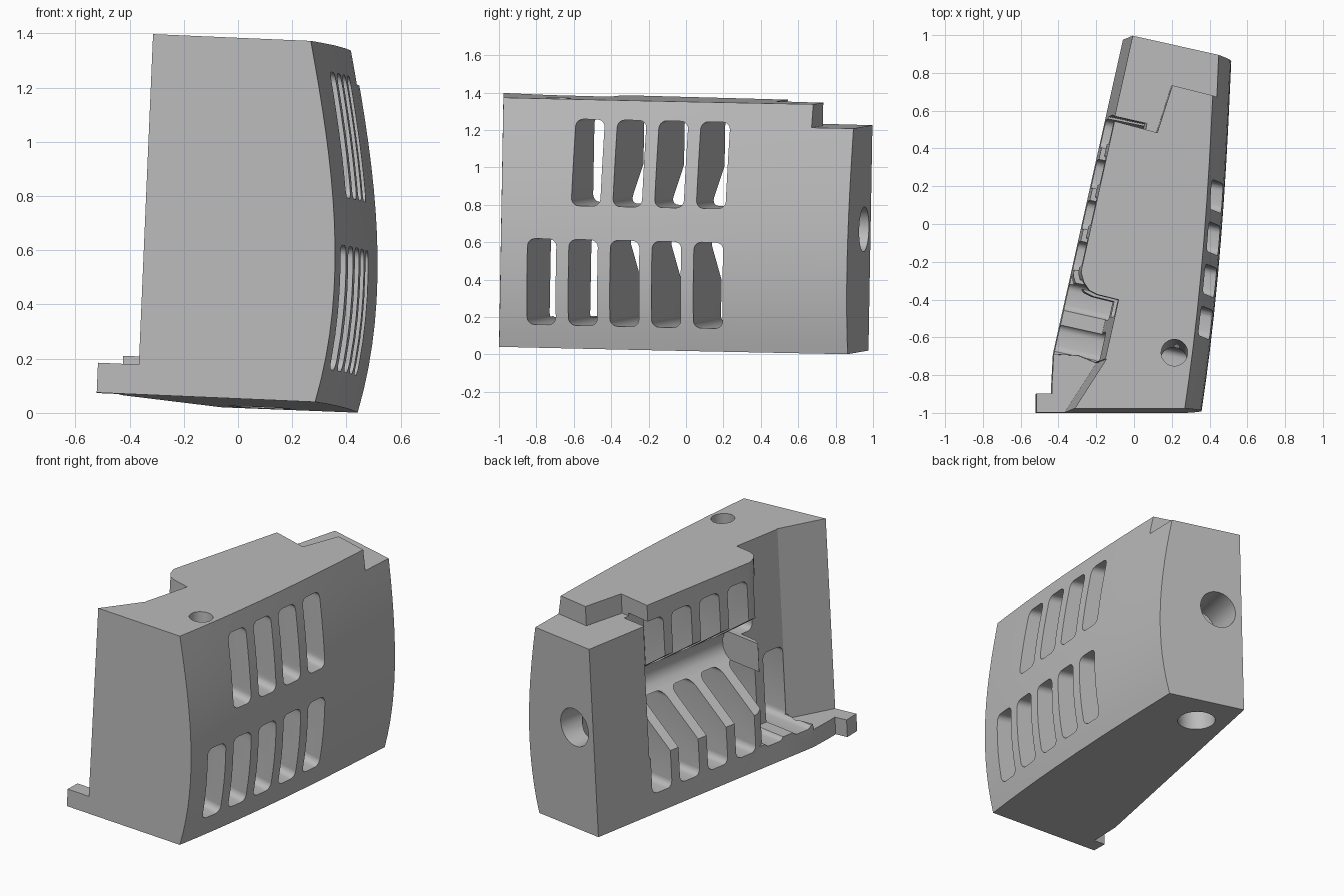
import bpy, bmesh, math
from mathutils import Matrix, Vector

cube = bpy.data.objects.get("Cube")
if cube:
    bpy.data.objects.remove(cube)

SLOPE = 0.223                                  # lean of the side wall in plan
ALONG = Vector((SLOPE, 1, 0)).normalized()     # direction along the side wall
INWARD = Vector((1, -SLOPE, 0)).normalized()   # direction into the side wall
UP = Vector((0, 0, 1))
BOTTOM, TOP = 0.035, 1.364

grey = bpy.data.materials.new("plain grey")
grey.use_nodes = True
grey.diffuse_color = (0.5, 0.5, 0.5, 1)
grey.node_tree.nodes["Principled BSDF"].inputs["Base Color"].default_value = (0.5, 0.5, 0.5, 1)


def make_object(name, bm):
    bmesh.ops.recalc_face_normals(bm, faces=bm.faces)
    mesh = bpy.data.meshes.new(name)
    bm.to_mesh(mesh)
    bm.free()
    mesh.materials.append(grey)
    obj = bpy.data.objects.new(name, mesh)
    bpy.context.collection.objects.link(obj)
    return obj


def prism(bm, points, offset):
    """Extrude a closed outline of 3D points by an offset."""
    low = [bm.verts.new(p) for p in points]
    high = [bm.verts.new(Vector(p) + offset) for p in points]
    bm.faces.new(low)
    bm.faces.new(high)
    for i in range(len(low)):
        j = (i + 1) % len(low)
        bm.faces.new((low[i], low[j], high[j], high[i]))


def plan_cutter(name, outline, z0, z1):
    bm = bmesh.new()
    prism(bm, [(x, y, z0) for x, y in outline], UP * (z1 - z0))
    return make_object(name, bm)


def round_cutter(name, start, end, radius):
    start, end = Vector(start), Vector(end)
    axis = end - start
    turn = axis.to_track_quat('Z', 'Y').to_matrix().to_4x4()
    bm = bmesh.new()
    bmesh.ops.create_cone(bm, cap_ends=True, segments=40, radius1=radius, radius2=radius,
                          depth=axis.length, matrix=Matrix.Translation((start + end) / 2) @ turn)
    return make_object(name, bm)


def slot(bm, y, z0, z1, x_start, x_end, width=0.155, r=0.04):
    """Rounded slot, aimed square to the side wall; y is measured at x = 0.45."""
    outline = []
    start = Vector((x_start, y + SLOPE * (0.45 - x_start), 0))
    for cx, cz, turn in ((1, z1 - r, 0), (-1, z1 - r, 1), (-1, z0 + r, 2), (1, z0 + r, 3)):
        for step in range(6):
            a = math.pi / 2 * (turn + step / 5)
            outline.append(start + ALONG * (cx * (width / 2 - r) + r * math.cos(a))
                           + UP * (cz + r * math.sin(a)))
    prism(bm, outline, Vector((x_end - x_start, -SLOPE * (x_end - x_start), 0)))


def carve(body, cutter, mode='DIFFERENCE'):
    mod = body.modifiers.new(cutter.name, 'BOOLEAN')
    mod.operation, mod.solver, mod.object = mode, 'EXACT', cutter
    mesh = bpy.data.meshes.new_from_object(body.evaluated_get(bpy.context.evaluated_depsgraph_get()))
    body.modifiers.clear()
    body.data = mesh
    bpy.data.objects.remove(cutter)


# Body: loft with a bulging outer side
def wall_x(y):
    return max(-0.44, -0.06 + SLOPE * (y - 0.975))


def curve(points, t):
    """Smooth interpolation through a few points."""
    total = 0
    for i, (ti, vi) in enumerate(points):
        for j, (tj, _) in enumerate(points):
            if i != j:
                vi *= (t - tj) / (ti - tj)
        total += vi
    return total


bulge = [(0.035, 0.283), (0.35, 0.331), (0.8, 0.315), (1.364, 0.21)]
sweep = [(-1, 0), (-0.4, 0.075), (0.1, 0.117), (0.87, 0.157)]
bm = bmesh.new()
rings = []
for y in (-1, -0.85, -0.69, -0.5, -0.3, -0.1, 0.1, 0.3, 0.5, 0.7, 0.975):
    back = y > 0.9
    left = wall_x(y)
    section = [(left, BOTTOM), (left, TOP)]
    for i in range(17):
        z = TOP + (BOTTOM - TOP) * i / 16
        section.append((curve(bulge, z) + curve(sweep, min(y, 0.87)), z))
    rings.append([bm.verts.new((x, y - (SLOPE * (x - left) if back else 0), z)) for x, z in section])
for a, b in zip(rings, rings[1:]):
    for i in range(len(a)):
        j = (i + 1) % len(a)
        bm.faces.new((a[i], a[j], b[j], b[i]))
bm.faces.new(rings[0])
bm.faces.new(rings[-1])
body = make_object("vented_housing", bm)

# Full-height corner recess and angled front corner
carve(body, plan_cutter("recess", [
    (-0.213, -0.75), (-0.14, -0.425), (-0.25, -0.398), (-0.295, -0.375), (-0.325, -0.33),
    (-0.338, -0.28), (-0.33, -0.2), (-0.7, -0.2), (-0.7, -0.68)], 0.18, 1.6))
carve(body, plan_cutter("front_corner", [
    (-0.385, -1.02), (-0.205, -0.74), (-0.3, -0.70), (-0.7, -0.68), (-0.7, -1.02)], 0.145, 1.6))

# Stepped top at the back
carve(body, plan_cutter("back_step", [
    (0.8, 0.545), (0.145, 0.71), (0.065, 0.46), (-0.5, 0.61), (-0.5, 1.3), (0.8, 1.3)], 1.24, 1.6))

# Side cavity with sloping floor and ceiling and a rounded inner end
profile = [(-0.1, 0.39), (0, 0.39), (0.34, 0.65), (0.36, 0.69), (0.36, 0.74), (0.34, 0.78),
           (0.29, 0.81), (0, 1.0), (-0.1, 1.0)]
start = Vector((wall_x(0.56), 0.56, 0))
bm = bmesh.new()
prism(bm, [start + INWARD * u + UP * z for u, z in profile], ALONG * -0.93)
carve(body, make_object("side_cavity", bm))

# Two rows of slots, plus one blind slot per row on the cavity side
bm = bmesh.new()
for i in range(5):
    slot(bm, 0.11 - 0.2275 * i, 0.16, 0.62, 0.8, -0.8)
    if i < 4:
        slot(bm, 0.115 - 0.2275 * i, 0.80, 1.26, 0.8, -0.8)
slot(bm, 0.335, 0.16, 0.62, 0.1, -0.8)
slot(bm, 0.34, 0.80, 1.26, 0.0, -0.8)
carve(body, make_object("slots", bm))

# Round holes: back, underside and top
back_centre = Vector((0.10, 0.945, 0.69))
carve(body, round_cutter("back_hole", back_centre + ALONG * 0.2, back_centre - ALONG * 0.28, 0.12))
carve(body, round_cutter("under_hole", (0.08, 0.69, -0.2), (0.08, 0.69, 0.69), 0.115))
carve(body, round_cutter("top_hole", (0.15, -0.70, 1.5), (0.19, -0.74, 0.45), 0.07))

# Small foot at the front corner
carve(body, plan_cutter("foot", [(-0.523, -1), (-0.523, -0.9), (-0.40, -0.9), (-0.40, -1)],
                        BOTTOM, 0.145), 'UNION')

# Slight overall tilt
body.data.transform(Matrix(((1, 0, 0.043, 0), (0, 1, 0.0176, 0), (-0.043, -0.0176, 1, 0), (0, 0, 0, 1))))
bpy.ops.object.select_all(action='DESELECT')
body.select_set(True)
bpy.context.view_layer.objects.active = body
bpy.ops.object.shade_smooth_by_angle(angle=math.radians(28))
